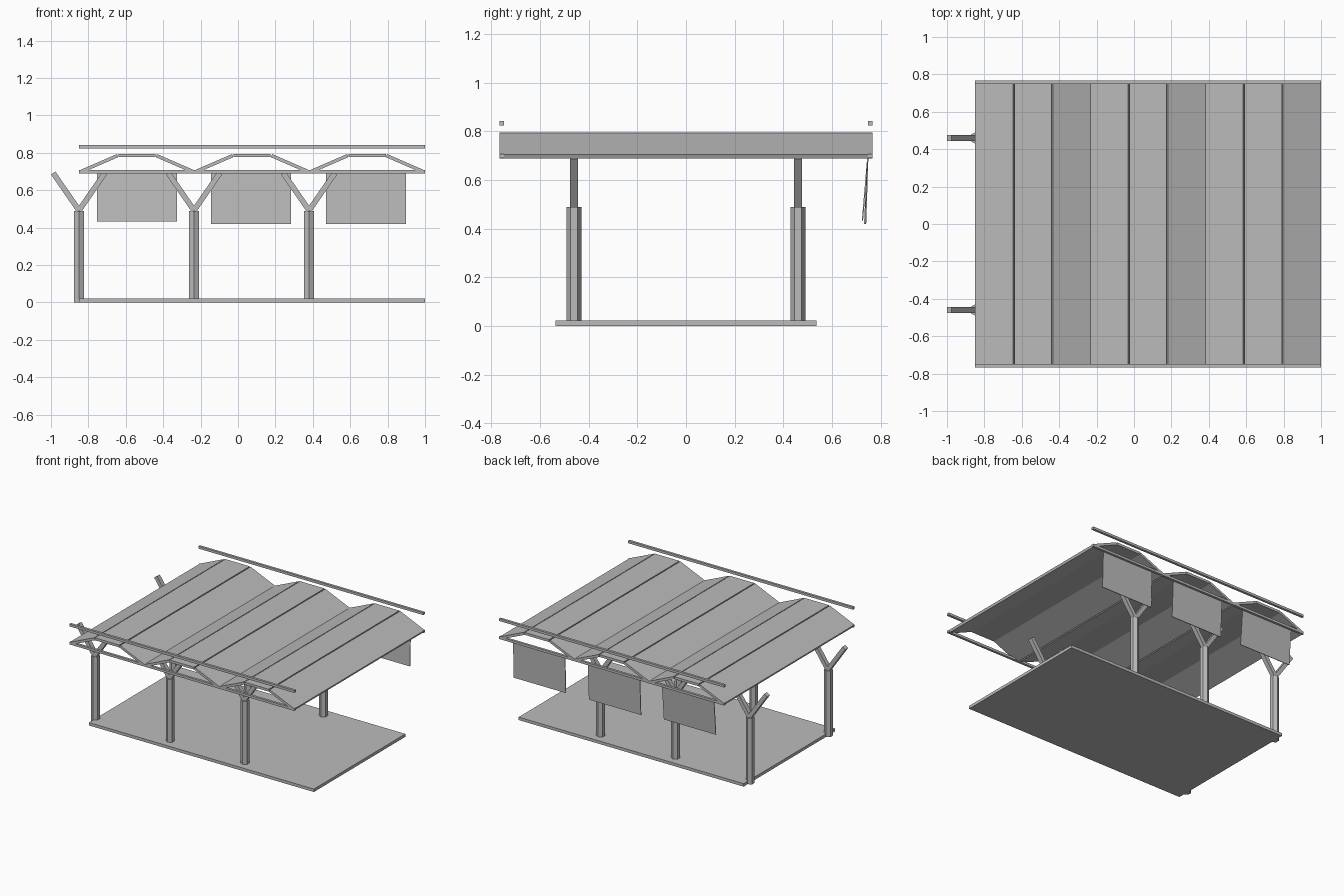
import bpy
import bmesh
import math
from mathutils import Vector, Matrix

old = bpy.data.objects.get("Cube")
if old:
    bpy.data.objects.remove(old, do_unlink=True)

GREY = (0.5, 0.5, 0.5, 1.0)
grey = bpy.data.materials.new("plain_grey")
grey.use_nodes = True
grey.diffuse_color = GREY
grey.node_tree.nodes["Principled BSDF"].inputs["Base Color"].default_value = GREY

PITCH = 0.615
POST_X = [-0.85 + i * PITCH for i in range(3)]
POST_Y = 0.46
EDGE_Y = 0.757


def finish(name, bm):
    mesh = bpy.data.meshes.new(name)
    bm.to_mesh(mesh)
    bm.free()
    mesh.materials.append(grey)
    obj = bpy.data.objects.new(name, mesh)
    bpy.context.collection.objects.link(obj)
    return obj


def box(name, lo, hi):
    lo, hi = Vector(lo), Vector(hi)
    bm = bmesh.new()
    bmesh.ops.create_cube(bm, size=1, matrix=Matrix.Translation((lo + hi) / 2)
                          @ Matrix.Diagonal((*(hi - lo), 1)))
    return finish(name, bm)


def slab(name, start, end, y, width, below, above):
    """Square-ended bar between two (x, z) points, lying along y by its width."""
    a, b = Vector((start[0], y, start[1])), Vector((end[0], y, end[1]))
    run = (b - a).normalized()
    up = Vector((-run.z, 0, run.x))
    mid = (a + b) / 2 + up * (above - below) / 2
    turn = Matrix((run, (0, 1, 0), up)).transposed().to_4x4()
    bm = bmesh.new()
    bmesh.ops.create_cube(bm, size=1, matrix=Matrix.Translation(mid) @ turn
                          @ Matrix.Diagonal(((b - a).length, width, above + below, 1)))
    return finish(name, bm)


# Floor deck
box("floor", (-0.85, -0.537, 0), (1, 0.537, 0.022))

# Hexagonal posts with forked braces
for x in POST_X:
    for y, side in ((-POST_Y, "front"), (POST_Y, "back")):
        bm = bmesh.new()
        bmesh.ops.create_cone(bm, cap_ends=True, segments=6, radius1=0.03,
                              radius2=0.03, depth=0.49,
                              matrix=Matrix.Translation((x, y, 0.245))
                              @ Matrix.Rotation(math.pi, 4, "Z"))
        # Points of the hexagon face front and back
        if max(v.co.x for v in bm.verts) - x > 0.028:
            bmesh.ops.rotate(bm, verts=bm.verts, cent=(x, y, 0),
                             matrix=Matrix.Rotation(math.pi / 6, 3, "Z"))
        finish(side + "_post", bm)
        for s in (-1, 1):
            slab(side + "_brace", (x, 0.492), (x + s * 0.138, 0.692),
                 y, 0.033, 0.0145, 0.0145)

# Folded roof: three flat plates per bay
for x in POST_X:
    profile = [(x + 0.0075, 0.689), (x + 0.21, 0.777),
               (x + 0.41, 0.777), (x + PITCH - 0.0025, 0.689)]
    for a, b in zip(profile, profile[1:]):
        slab("roof_plate", a, b, 0, 1.532, 0, 0.018)

# Edge beams under the roof and rails above it
for y, side in ((-EDGE_Y, "front"), (EDGE_Y, "back")):
    box(side + "_beam", (-0.85, y - 0.009, 0.69), (1, y + 0.009, 0.708))
    box(side + "_rail", (-0.85, y - 0.009, 0.824), (1, y + 0.009, 0.842))

# Hanging panels along the back, each swung slightly inward
for left, drop, swing in ((-0.755, 0.262, 0.022), (-0.145, 0.274, 0.013),
                          (0.47, 0.274, 0.009)):
    bm = bmesh.new()
    place = (Matrix.Translation((left + 0.214, 0.747, 0.694))
             @ Matrix.Rotation(-math.atan2(swing, drop), 4, "X")
             @ Matrix.Translation((0, 0, -drop / 2)))
    bmesh.ops.create_cube(bm, size=1, matrix=place
                          @ Matrix.Diagonal((0.428, 0.005, drop, 1)))
    finish("hanging_panel", bm)
